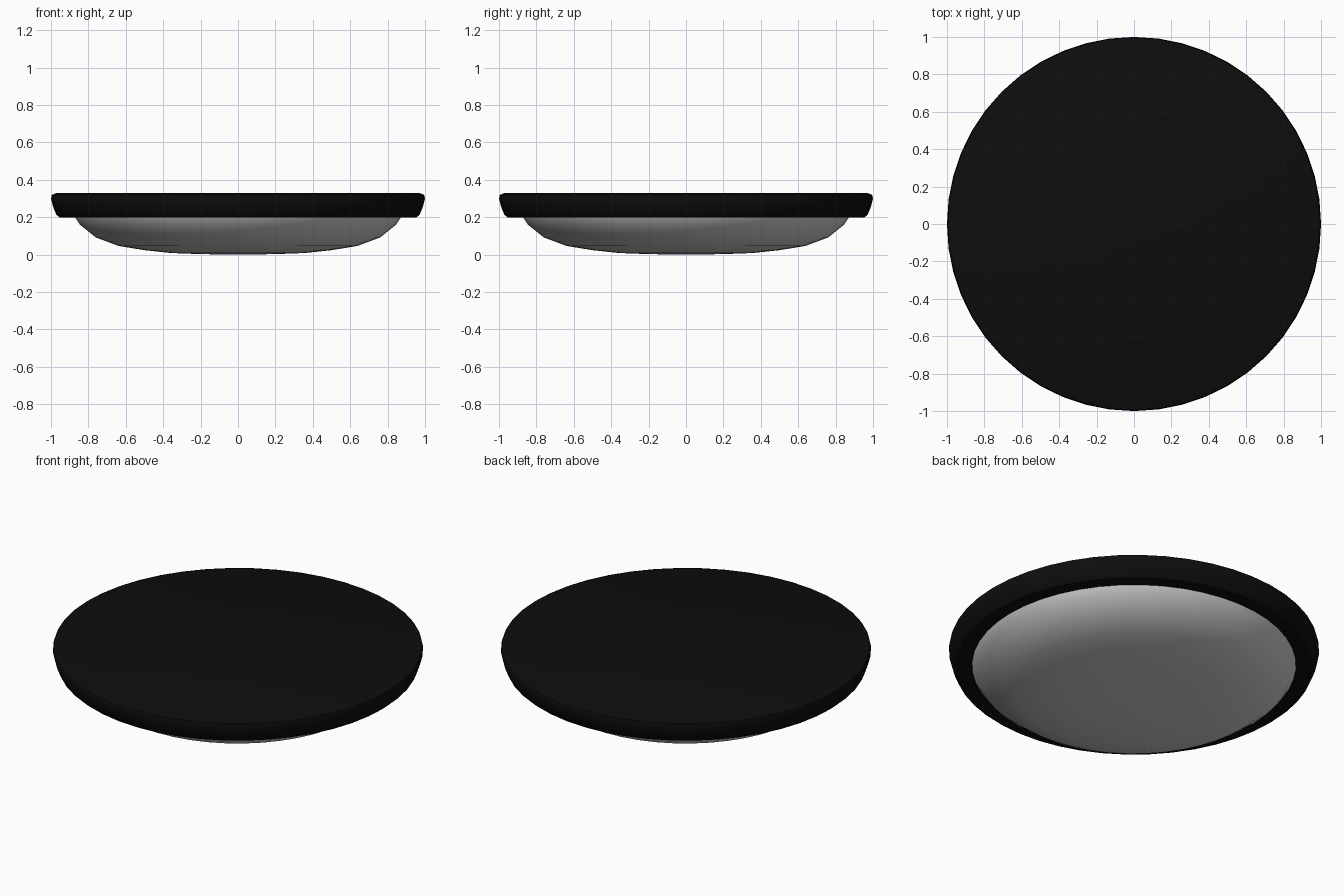
import bpy, math

if "Cube" in bpy.data.objects:
    bpy.data.objects.remove(bpy.data.objects["Cube"], do_unlink=True)


def material(name, value):
    m = bpy.data.materials.new(name)
    m.use_nodes = True
    color = (value, value, value, 1)
    m.diffuse_color = color
    m.node_tree.nodes["Principled BSDF"].inputs["Base Color"].default_value = color
    return m


def lathe(name, profile, segments, mat, sharp_angle):
    """Spin a (radius, height) profile round z; zero radius makes a pole."""
    verts, faces, rings = [], [], []
    for r, z in profile:
        count = segments if r > 0 else 1
        start = len(verts)
        rings.append([start + i % count for i in range(segments)])
        for i in range(count):
            a = math.tau * i / segments
            verts.append((r * math.cos(a), r * math.sin(a), z))
    for low, high in zip(rings, rings[1:]):
        for i in range(segments):
            j = (i + 1) % segments
            loop = [low[i], low[j], high[j], high[i]]
            faces.append(list(dict.fromkeys(loop)))
    mesh = bpy.data.meshes.new(name)
    mesh.from_pydata(verts, [], faces)
    mesh.materials.append(mat)
    obj = bpy.data.objects.new(name, mesh)
    bpy.context.collection.objects.link(obj)
    bpy.ops.object.select_all(action="DESELECT")
    obj.select_set(True)
    bpy.context.view_layer.objects.active = obj
    bpy.ops.object.shade_smooth_by_angle(angle=math.radians(sharp_angle))
    return obj


black = material("black metal", 0.004)
white = material("frosted white", 0.6)

# Mounting plate with a bevelled, slightly tapered rim
lathe("mounting_rim", [(0, 0.21), (0.87, 0.21), (0.88, 0.2), (0.955, 0.2),
                       (0.972, 0.215), (0.99, 0.26), (1, 0.3), (0.995, 0.32),
                       (0.97, 0.33), (0, 0.33)], 48, black, 30)

# Shallow domed diffuser underneath, tucked into the rim
lathe("diffuser_dome", [(0, 0), (0.2, 0.003), (0.36, 0.009), (0.5, 0.024),
                        (0.64, 0.047), (0.76, 0.092), (0.845, 0.16),
                        (0.875, 0.205), (0.885, 0.23)], 48, white, 60)
